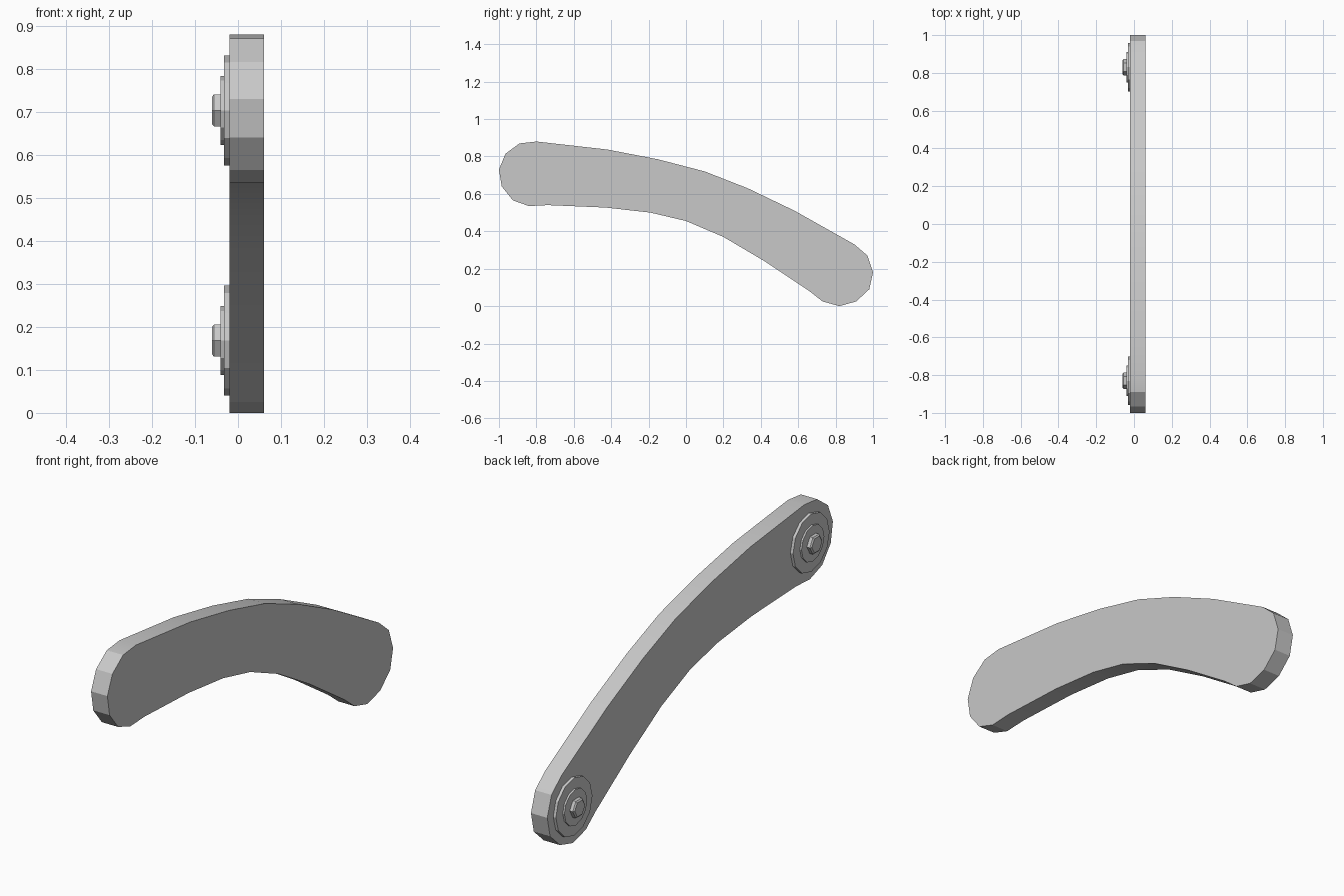
import bpy, bmesh, math
from mathutils import Matrix

cube = bpy.data.objects.get("Cube")
if cube:
    bpy.data.objects.remove(cube, do_unlink=True)

grey = bpy.data.materials.new("grey metal")
grey.use_nodes = True
COLOR = (0.58, 0.58, 0.58, 1)
grey.diffuse_color = COLOR
grey.node_tree.nodes["Principled BSDF"].inputs["Base Color"].default_value = COLOR


def finish(name, bm):
    bmesh.ops.recalc_face_normals(bm, faces=bm.faces)
    mesh = bpy.data.meshes.new(name)
    bm.to_mesh(mesh)
    bm.free()
    mesh.materials.append(grey)
    obj = bpy.data.objects.new(name, mesh)
    bpy.context.collection.objects.link(obj)
    return obj


def disc(name, y, z, x_in, x_out, r_in, r_out, sides):
    """Cylinder or taper along x, with a corner pointing up."""
    bm = bmesh.new()
    place = (Matrix.Translation(((x_in + x_out) / 2, y, z))
             @ Matrix.Rotation(-math.pi / 2, 4, 'Y'))
    bmesh.ops.create_cone(bm, cap_ends=True, segments=sides, radius1=r_in,
                          radius2=r_out, depth=x_in - x_out, matrix=place)
    return finish(name, bm)


# Curved bar: outline in y, z, extruded across x
outline = [
    (-1, .73), (-.965, .815), (-.89, .87), (-.80, .88), (-.42, .837),
    (-.15, .785), (.1, .72), (.33, .63), (.58, .51), (.9, .33),
    (.97, .27), (1, .18), (.98, .09), (.91, .025), (.82, 0),
    (.73, .025), (.66, .08), (.42, .24), (.2, .37), (0, .455),
    (-.19, .5), (-.43, .527), (-.74, .54), (-.84, .535),
    (-.925, .565), (-.985, .64)]
bm = bmesh.new()
face = bm.faces.new([bm.verts.new((-.02, y, z)) for y, z in outline])
side = bmesh.ops.extrude_face_region(bm, geom=[face])["geom"]
bmesh.ops.translate(bm, vec=(.08, 0, 0),
                    verts=[v for v in side if isinstance(v, bmesh.types.BMVert)])
bar = finish("curved_bar", bm)
bpy.context.view_layer.objects.active = bar
bar.select_set(True)
bpy.ops.object.shade_smooth_by_angle(angle=math.radians(20))
bar.select_set(False)

# Washers and a chamfered hexagonal bolt at each end
for end, y, z in (("front", -.83, .703), ("back", .83, .168)):
    disc(end + "_large_washer", y, z, -.02, -.033, .128, .128, 12)
    disc(end + "_small_washer", y, z, -.033, -.041, .08, .08, 12)
    disc(end + "_bolt_head", y, z, -.041, -.056, .043, .043, 6)
    disc(end + "_bolt_chamfer", y, z, -.056, -.061, .043, .036, 6)
